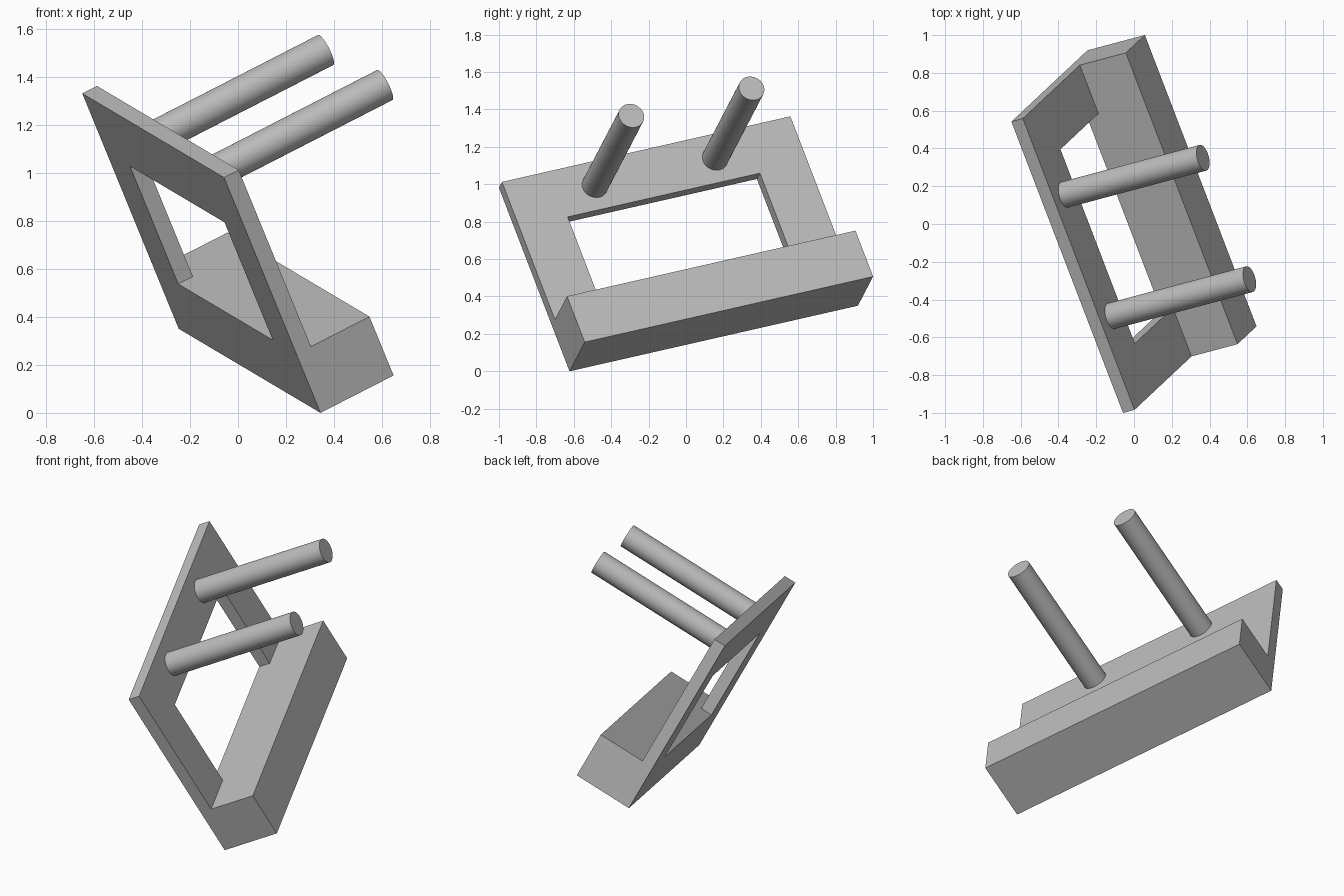
import bpy, bmesh
from mathutils import Matrix, Vector

cube = bpy.data.objects.get("Cube")
if cube:
    bpy.data.objects.remove(cube, do_unlink=True)

# Tilted frame: length, height and depth directions, one design unit = U
U = 0.2814
length = Vector((-0.350, 0.913, 0.2076)).normalized()
depth = length.cross(Vector((-0.361, -0.3255, 0.874))).normalized()
height = depth.cross(length)
TILT = Matrix((length, height, depth)).transposed().to_4x4()
TILT = Matrix.Translation((0.344, -0.623, 0)) @ TILT @ Matrix.Scale(U, 4)

grey = bpy.data.materials.new("plain grey")
grey.use_nodes = True
grey.diffuse_color = (0.5, 0.5, 0.5, 1)
grey.node_tree.nodes["Principled BSDF"].inputs["Base Color"].default_value = grey.diffuse_color


def add_object(name, bm):
    bmesh.ops.recalc_face_normals(bm, faces=bm.faces)
    mesh = bpy.data.meshes.new(name)
    bm.to_mesh(mesh)
    bm.free()
    mesh.materials.append(grey)
    obj = bpy.data.objects.new(name, mesh)
    bpy.context.collection.objects.link(obj)
    obj.matrix_world = TILT
    return obj


def extrude(bm, faces, distance):
    result = bmesh.ops.extrude_face_region(bm, geom=faces)["geom"]
    verts = [g for g in result if isinstance(g, bmesh.types.BMVert)]
    bmesh.ops.translate(bm, verts=verts, vec=(0, 0, distance))
    return [g for g in result if isinstance(g, bmesh.types.BMFace)]


# Window frame with a deep rail along its bottom edge
bm = bmesh.new()
xs, ys = (0, 1, 5, 6), (0, 1, 3, 4)
grid = [[bm.verts.new((x, y, 0)) for x in xs] for y in ys]
for j in range(3):
    for i in range(3):
        if (i, j) != (1, 1):
            bm.faces.new((grid[j][i], grid[j][i + 1], grid[j + 1][i + 1], grid[j + 1][i]))
front = extrude(bm, bm.faces[:], 0.25)
extrude(bm, [f for f in front if f.calc_center_median().y < 1], 1)
bmesh.ops.dissolve_limit(bm, angle_limit=0.01, verts=bm.verts[:], edges=bm.edges[:])
add_object("window_frame", bm)

# Two round pegs standing out of the top beam
for name, x in (("front_peg", 1.75), ("back_peg", 4.25)):
    bm = bmesh.new()
    bmesh.ops.create_cone(bm, cap_ends=True, segments=40, radius1=0.25, radius2=0.25,
                          depth=3, matrix=Matrix.Translation((x, 3.5, 1.75)))
    peg = add_object(name, bm)
    bpy.ops.object.select_all(action="DESELECT")
    peg.select_set(True)
    bpy.context.view_layer.objects.active = peg
    bpy.ops.object.shade_smooth_by_angle()
